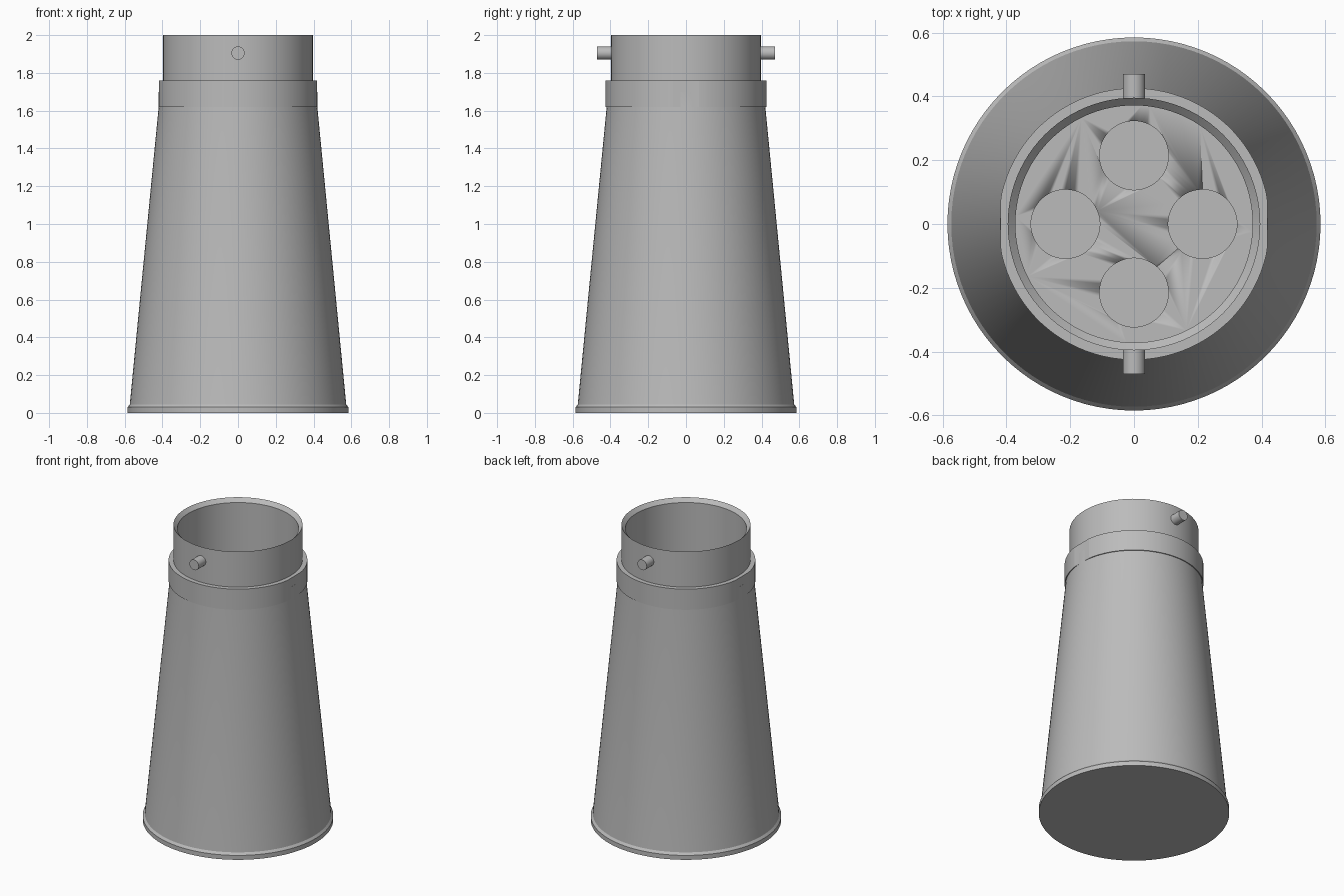
import bpy
import bmesh
import math
from mathutils import Matrix

cube = bpy.data.objects.get("Cube")
if cube:
    bpy.data.objects.remove(cube, do_unlink=True)

GREY = (0.5, 0.5, 0.5, 1)
grey = bpy.data.materials.new("plain grey")
grey.use_nodes = True
grey.diffuse_color = GREY
grey.node_tree.nodes["Principled BSDF"].inputs["Base Color"].default_value = GREY

SIDES = 96
FLOOR = 1.58
PIT_DEPTH = 0.04


def finish(name, bm):
    """Turn a bmesh into a smooth-shaded object with sharp edges kept."""
    bmesh.ops.recalc_face_normals(bm, faces=bm.faces)
    mesh = bpy.data.meshes.new(name)
    bm.to_mesh(mesh)
    bm.free()
    mesh.materials.append(grey)
    obj = bpy.data.objects.new(name, mesh)
    bpy.context.collection.objects.link(obj)
    bpy.ops.object.select_all(action='DESELECT')
    obj.select_set(True)
    bpy.context.view_layer.objects.active = obj
    bpy.ops.object.shade_smooth_by_angle(angle=math.radians(30))
    return obj


def lathe(name, profile):
    """Spin a (radius, height) profile round z and cap both ends."""
    bm = bmesh.new()
    rings = []
    for r, z in profile:
        rings.append([bm.verts.new((r * math.cos(a), r * math.sin(a), z))
                      for a in (math.tau * i / SIDES for i in range(SIDES))])
    for low, high in zip(rings, rings[1:]):
        for i in range(SIDES):
            j = (i + 1) % SIDES
            bm.faces.new((low[i], low[j], high[j], high[i]))
    bm.faces.new(rings[0])
    bm.faces.new(rings[-1])
    return finish(name, bm)


def cylinder(name, radius, length, matrix):
    bm = bmesh.new()
    bmesh.ops.create_cone(bm, cap_ends=True, segments=48, radius1=radius,
                          radius2=radius, depth=length, matrix=matrix)
    return finish(name, bm)


def cut(target, cutter):
    cutter.hide_render = True
    mod = target.modifiers.new("cut", 'BOOLEAN')
    mod.operation = 'DIFFERENCE'
    mod.solver = 'EXACT'
    mod.object = cutter
    bpy.context.view_layer.objects.active = target
    bpy.ops.object.modifier_apply(modifier=mod.name)
    bpy.data.objects.remove(cutter, do_unlink=True)


# Tapered body with a bevelled foot flange and an open neck
body = lathe("tapered_body", [
    (0.585, 0), (0.585, 0.03), (0.573, 0.045), (0.42, 1.62),
    (0.42, 1.7), (0.396, 1.7), (0.396, 2), (0.372, 1.975), (0.372, FLOOR)])

# Four round recesses in the floor of the neck
for k in range(4):
    a = k * math.pi / 2
    pos = (0.215 * math.cos(a), 0.215 * math.sin(a), FLOOR)
    cut(body, cylinder("recess_cutter", 0.108, 2 * PIT_DEPTH, Matrix.Translation(pos)))

# Collar with a small flat on each side
bm = bmesh.new()
rings = []
for r, z in ((0.39, 1.62), (0.426, 1.62), (0.426, 1.76), (0.39, 1.76)):
    ring = []
    for i in range(SIDES):
        a = math.tau * (i + 0.5) / SIDES
        x, y = r * math.cos(a), r * math.sin(a)
        ring.append(bm.verts.new((max(-0.419, min(0.419, x)), y, z)))
    rings.append(ring)
for k in range(4):
    near, far = rings[k], rings[(k + 1) % 4]
    for i in range(SIDES):
        j = (i + 1) % SIDES
        bm.faces.new((near[i], near[j], far[j], far[i]))
collar = finish("collar", bm)
for poly in collar.data.polygons:
    if abs(poly.normal.x) > 0.9999:
        poly.use_smooth = False

# Locking pins at front and back of the neck
for side, name in ((-1, "front_pin"), (1, "back_pin")):
    cylinder(name, 0.035, 0.085, Matrix.Translation((0, side * 0.4275, 1.905))
             @ Matrix.Rotation(math.pi / 2, 4, 'X'))
